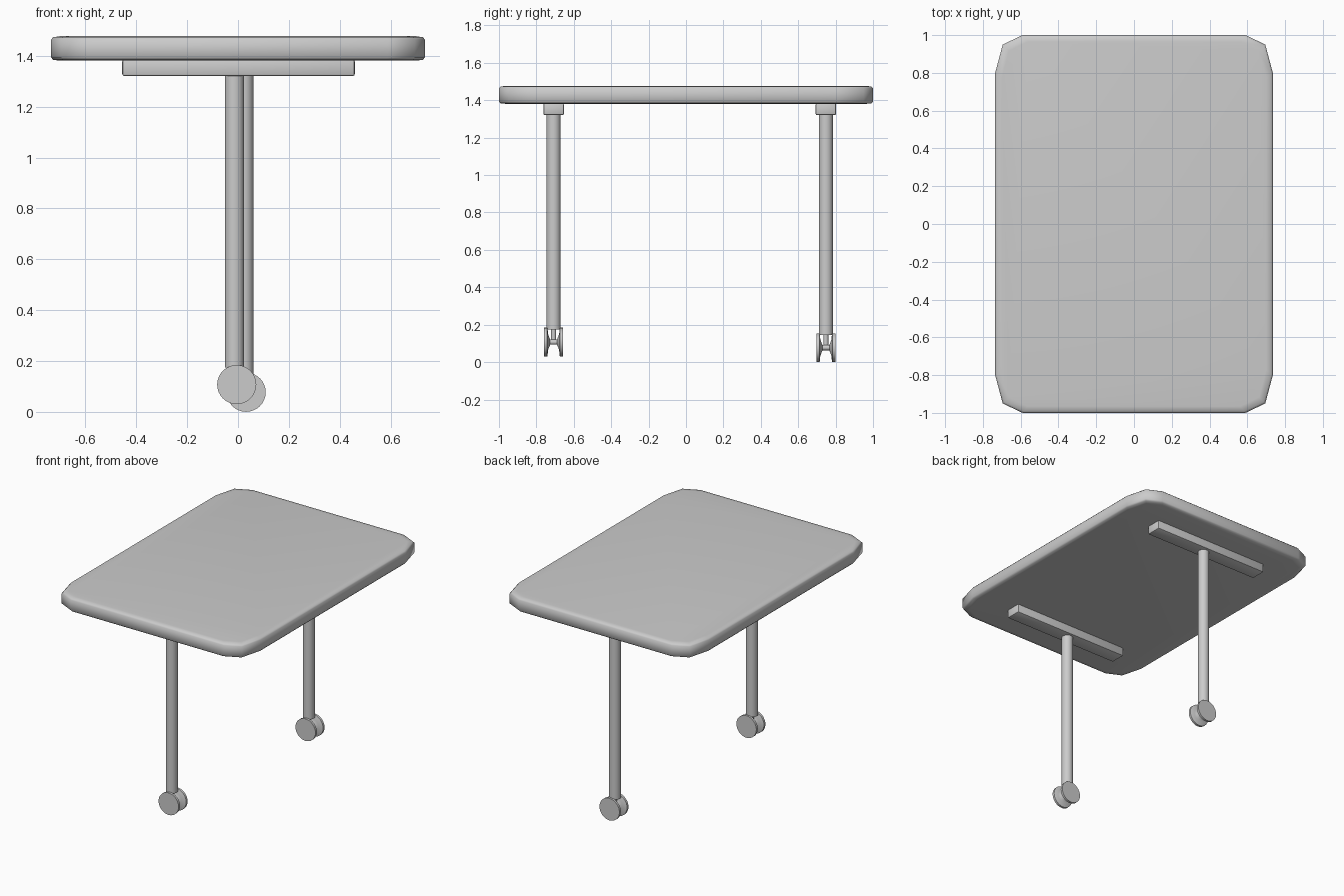
import bpy, bmesh, math
from mathutils import Matrix, Vector

if "Cube" in bpy.data.objects:
    bpy.data.objects.remove(bpy.data.objects["Cube"])


def finish(name, bm, angle=40):
    bmesh.ops.recalc_face_normals(bm, faces=bm.faces)
    me = bpy.data.meshes.new(name)
    bm.to_mesh(me)
    bm.free()
    ob = bpy.data.objects.new(name, me)
    bpy.context.collection.objects.link(ob)
    bpy.ops.object.select_all(action='DESELECT')
    ob.select_set(True)
    bpy.context.view_layer.objects.active = ob
    bpy.ops.object.shade_smooth_by_angle(angle=math.radians(angle))
    return ob


def loft(bm, rings):
    loops = [[bm.verts.new(p) for p in r] for r in rings]
    n = len(loops[0])
    for a, b in zip(loops, loops[1:]):
        for i in range(n):
            j = (i + 1) % n
            bm.faces.new((a[i], a[j], b[j], b[i]))
    bm.faces.new(loops[0][::-1])
    bm.faces.new(loops[-1])


def cylinder(name, start, end, radius, sides=24):
    start, end = Vector(start), Vector(end)
    d = end - start
    bm = bmesh.new()
    m = Matrix.Translation((start + end) / 2) @ d.to_track_quat('Z', 'Y').to_matrix().to_4x4()
    bmesh.ops.create_cone(bm, cap_ends=True, segments=sides, radius1=radius,
                          radius2=radius, depth=d.length, matrix=m)
    return finish(name, bm)


# Tabletop with two-facet corners and softened rims
def top_ring(inset, z):
    sx, sy = (0.735 - inset) / 0.735, 1 - inset
    q = [(0.735, 0.80), (0.695, 0.95), (0.59, 1.0)]
    pts = q + [(-x, y) for x, y in q[::-1]]
    pts += [(-x, -y) for x, y in q] + [(x, -y) for x, y in q[::-1]]
    return [(x * sx, y * sy, z) for x, y in pts]


bm = bmesh.new()
loft(bm, [top_ring(0.035, 1.381), top_ring(0.008, 1.384), top_ring(0, 1.394),
          top_ring(0, 1.464), top_ring(0.008, 1.473), top_ring(0.035, 1.477)])
finish("tabletop", bm, 50)


# Support rail under the top
def rail(name, y):
    bm = bmesh.new()
    m = Matrix.Translation((0.002, y, 1.3525)) @ Matrix.Diagonal((0.915, 0.11, 0.065, 1))
    bmesh.ops.create_cube(bm, size=1, matrix=m)
    bmesh.ops.bevel(bm, geom=bm.edges[:], offset=0.009, segments=2,
                    profile=0.5, affect='EDGES')
    finish(name, bm)


# Caster disc: flat outside, stepped hub inside
def caster_disc(name, x, y, z, side):
    profile = [(0.077, 0.050), (0.077, 0.034), (0.073, 0.032),
               (0.045, 0.030), (0.030, 0.025), (0.014, 0.018)]
    rings = [[(x + r * math.cos(t), y + side * w, z + r * math.sin(t))
              for t in (2 * math.pi * i / 32 for i in range(32))]
             for r, w in profile]
    bm = bmesh.new()
    loft(bm, rings)
    finish(name, bm, 30)


# Front and back supports: rail, leg, caster
for label, leg_x, y, wheel_x, wheel_z in (("front", -0.014, -0.708, -0.005, 0.107),
                                          ("back", 0.023, 0.748, 0.032, 0.077)):
    rail(label + "_rail", y)
    cylinder(label + "_leg", (leg_x, y, wheel_z + 0.068), (leg_x, y, 1.33), 0.038)
    cylinder(label + "_caster_stem", (leg_x, y, wheel_z), (leg_x, y, wheel_z + 0.08), 0.013, 16)
    cylinder(label + "_axle", (wheel_x, y - 0.03, wheel_z), (wheel_x, y + 0.03, wheel_z), 0.014, 16)
    for side, tag in ((-1, "outer"), (1, "inner")):
        caster_disc(f"{label}_caster_{tag}_wheel", wheel_x, y, wheel_z, side)
